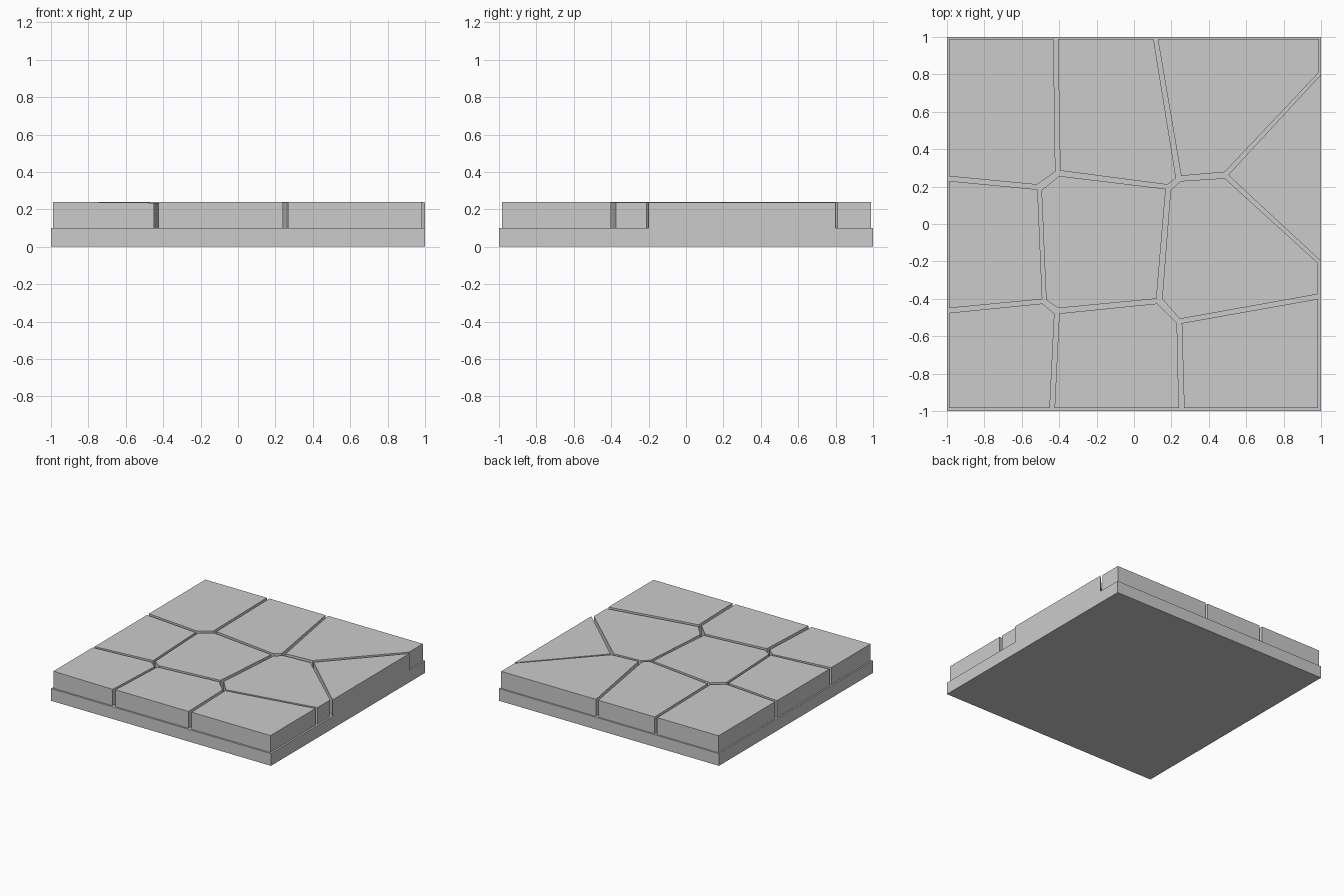
import bpy, bmesh

if "Cube" in bpy.data.objects:
    bpy.data.objects.remove(bpy.data.objects["Cube"])


def prism(name, outline, z0, height):
    """Upright prism; height is a function of x, y giving the top surface."""
    bm = bmesh.new()
    low = [bm.verts.new((x, y, z0)) for x, y in outline]
    top = [bm.verts.new((x, y, height(x, y))) for x, y in outline]
    bm.faces.new(low)
    bm.faces.new(top)
    n = len(outline)
    for i in range(n):
        j = (i + 1) % n
        bm.faces.new((low[i], low[j], top[j], top[i]))
    bmesh.ops.recalc_face_normals(bm, faces=bm.faces)
    mesh = bpy.data.meshes.new(name)
    bm.to_mesh(mesh)
    bm.free()
    obj = bpy.data.objects.new(name, mesh)
    bpy.context.collection.objects.link(obj)
    return obj


# Base slab
prism("base_slab", [(-1, -1), (1, -1), (1, 1), (-1, 1)], 0, lambda x, y: 0.1)

# Paving stones: outline, then mean top height and slight tilt in x and y
E = 0.988
stones = {
    "stone_back_left": ([(-E, E), (-.43, E), (-.42, .28), (-.52, .21), (-E, .255)], .239, 0, 0),
    "stone_back_middle": ([(-.407, E), (.105, E), (.225, .245), (.178, .21), (-.395, .285)], .239, 0, 0),
    "stone_back_right": ([(.127, E), (E, E), (E, .81), (.485, .277), (.252, .257)], .24, 0, 0),
    "stone_right_wedge": ([(1, .8), (.503, .262), (1, -.2)], .236, 0, 0),
    "stone_centre_right": ([(.25, .23), (.485, .245), (.985, -.21), (.985, -.375), (.245, -.508),
                            (.15, -.4), (.195, .18)], .236, 0, 0),
    "stone_centre": ([(-.4, .257), (.17, .188), (.12, -.4), (-.405, -.45), (-.47, -.405),
                      (-.495, .18)], .238, 0, 0),
    "stone_left": ([(-E, .23), (-.515, .185), (-.49, -.402), (-E, -.45)], .238, 0, 0),
    "stone_front_left": ([(-E, -.475), (-.49, -.425), (-.425, -.48), (-.45, -.985), (-E, -.985)],
                         .237, -.01, 0),
    "stone_front_middle": ([(-.4, -.478), (.125, -.425), (.23, -.53), (.24, -.985), (-.425, -.985)],
                           .238, 0, 0),
    "stone_front_right": ([(.255, -.53), (.985, -.4), (.985, -.985), (.268, -.985)], .239, 0, 0),
}
for name, (outline, z, tx, ty) in stones.items():
    cx = sum(p[0] for p in outline) / len(outline)
    cy = sum(p[1] for p in outline) / len(outline)
    prism(name, outline, 0.1, lambda x, y: z + tx * (x - cx) + ty * (y - cy))
